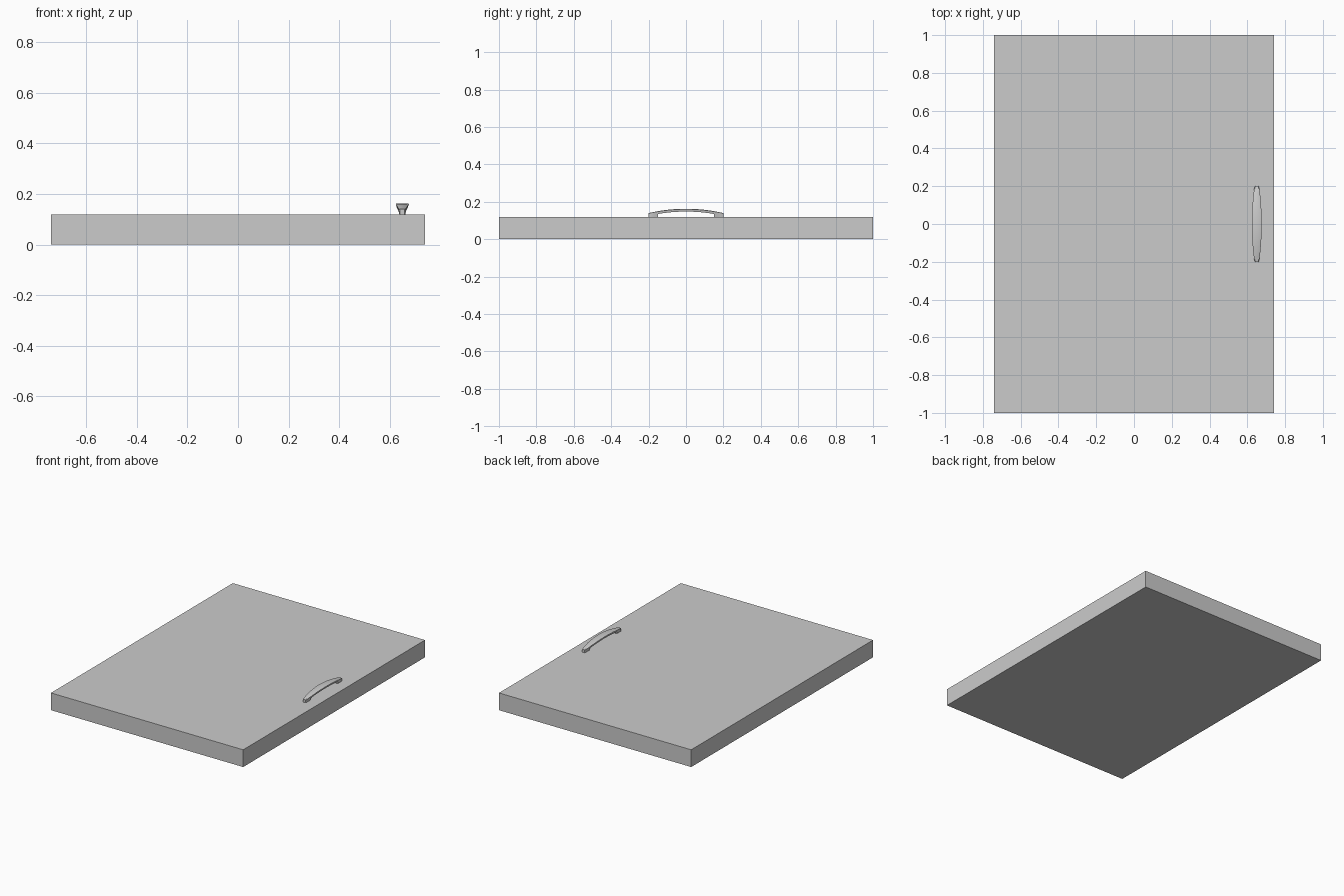
import bpy
import bmesh
import math

cube = bpy.data.objects.get("Cube")
if cube:
    bpy.data.objects.remove(cube, do_unlink=True)

grey = bpy.data.materials.new("light_grey")
grey.use_nodes = True
COLOUR = (0.6, 0.6, 0.6, 1)
grey.diffuse_color = COLOUR
grey.node_tree.nodes["Principled BSDF"].inputs["Base Color"].default_value = COLOUR


def make_object(name, bm):
    bmesh.ops.recalc_face_normals(bm, faces=bm.faces[:])
    mesh = bpy.data.meshes.new(name)
    bm.to_mesh(mesh)
    bm.free()
    mesh.materials.append(grey)
    obj = bpy.data.objects.new(name, mesh)
    bpy.context.collection.objects.link(obj)
    return obj


# Flat door panel
THICK = 0.12
bm = bmesh.new()
bmesh.ops.create_cube(bm, size=1)
for v in bm.verts:
    v.co.x *= 1.48
    v.co.y *= 2
    v.co.z = (v.co.z + 0.5) * THICK
make_object("door_panel", bm)

# Bowed handle: rectangular sections swept along y, with a foot at each end
HANDLE_X, HALF, FOOT = 0.65, 0.2, 0.15


def section(bm, y, is_foot):
    t = y / HALF
    top = 0.163 - 0.023 * t * t
    half_width = 0.009 + 0.017 * math.sqrt(max(0, 1 - t * t)) * (1 - 0.3 * t * t)
    low = THICK if is_foot else top - 0.015
    low_width = min(half_width, 0.012) if is_foot else half_width * 0.85
    outline = [(-half_width, top - 0.002), (-half_width * 0.8, top),
               (half_width * 0.8, top), (half_width, top - 0.002),
               (low_width, low), (-low_width, low)]
    return [bm.verts.new((HANDLE_X + x, y, z)) for x, z in outline]


bm = bmesh.new()
STEPS = 12
arch = [-FOOT + 2 * FOOT * i / STEPS for i in range(STEPS + 1)]
tip = [FOOT, 0.17, 0.185, 0.195, HALF]
stations = [(-y, True) for y in reversed(tip)]
stations += [(y, False) for y in arch]
stations += [(y, True) for y in tip]
rings = [section(bm, y, foot) for y, foot in stations]
for a, b in zip(rings, rings[1:]):
    for i in range(len(a)):
        j = (i + 1) % len(a)
        bm.faces.new((a[i], a[j], b[j], b[i]))
bm.faces.new(rings[0])
bm.faces.new(rings[-1])
bmesh.ops.remove_doubles(bm, verts=bm.verts[:], dist=0.0001)
handle = make_object("handle", bm)

# Smooth only the gentle bends of the handle
bpy.ops.object.select_all(action="DESELECT")
handle.select_set(True)
bpy.context.view_layer.objects.active = handle
bpy.ops.object.shade_smooth_by_angle(angle=math.radians(30))
